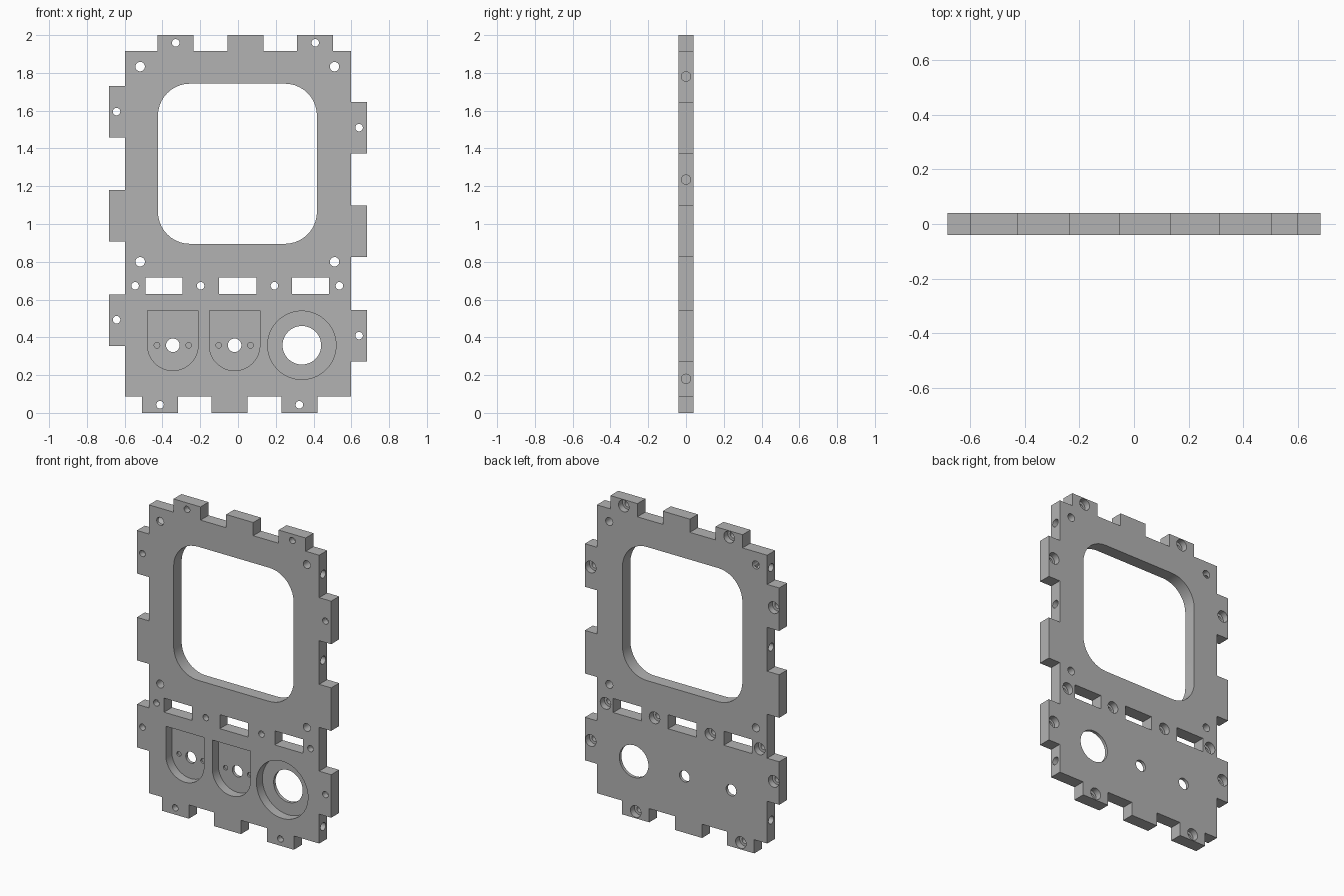
import bpy, bmesh
from math import pi, sin, cos
from mathutils import Matrix

cube = bpy.data.objects.get("Cube")
if cube:
    bpy.data.objects.remove(cube)

grey = bpy.data.materials.new("Plain grey")
grey.use_nodes = True
colour = (0.45, 0.45, 0.45, 1)
grey.diffuse_color = colour
grey.node_tree.nodes["Principled BSDF"].inputs["Base Color"].default_value = colour

T = 0.04  # half thickness


def prism(name, pts, y0, y1):
    """Extrude an outline in the x-z plane from y0 to y1."""
    bm = bmesh.new()
    face = bm.faces.new([bm.verts.new((x, y0, z)) for x, z in pts])
    out = bmesh.ops.extrude_face_region(bm, geom=[face])
    verts = [v for v in out["geom"] if isinstance(v, bmesh.types.BMVert)]
    bmesh.ops.translate(bm, verts=verts, vec=(0, y1 - y0, 0))
    bmesh.ops.recalc_face_normals(bm, faces=bm.faces)
    mesh = bpy.data.meshes.new(name)
    bm.to_mesh(mesh)
    bm.free()
    obj = bpy.data.objects.new(name, mesh)
    bpy.context.collection.objects.link(obj)
    return obj


def arc(cx, cz, r, a0, a1, n):
    return [(cx + r * cos(a0 + (a1 - a0) * i / n), cz + r * sin(a0 + (a1 - a0) * i / n))
            for i in range(n + 1)]


def circle(cx, cz, r, n=32):
    return arc(cx, cz, r, 0, 2 * pi, n)[:-1]


# Outline with finger-joint tabs, walked clockwise from the lower left corner
X, B, TOP, OUT = 0.598, 0.087, 1.916, 0.682
outline = [(-X, B)]
for z in (0.355, 0.907, 1.458):
    outline += [(-X, z), (-OUT, z), (-OUT, z + 0.273), (-X, z + 0.273)]
outline.append((-X, TOP))
for x in (-0.425, -0.055, 0.313):
    outline += [(x, TOP), (x, 2), (x + 0.19, 2), (x + 0.19, TOP)]
outline.append((X, TOP))
for z in (1.647, 1.097, 0.546):
    outline += [(X, z), (OUT, z), (OUT, z - 0.273), (X, z - 0.273)]
outline.append((X, B))
for x in (0.42, 0.049, -0.317):
    outline += [(x, B), (x, 0), (x - 0.19, 0), (x - 0.19, B)]
panel = prism("front_panel", outline, -T, T)
panel.data.materials.append(grey)


def cut(cutter):
    cutter.hide_render = True
    cutter.data.materials.append(grey)
    mod = panel.modifiers.new("Cut", "BOOLEAN")
    mod.operation, mod.solver, mod.object = "DIFFERENCE", "EXACT", cutter
    bpy.context.view_layer.objects.active = panel
    bpy.ops.object.modifier_apply(modifier=mod.name)
    bpy.data.objects.remove(cutter)


def cut_shape(pts, y0=-0.1, y1=0.1):
    cut(prism("cutter", pts, y0, y1))


# Rounded window
r, x0, x1, z0, z1 = 0.17, -0.424, 0.418, 0.895, 1.743
window = []
for i, (cx, cz) in enumerate([(x1 - r, z1 - r), (x0 + r, z1 - r), (x0 + r, z0 + r), (x1 - r, z0 + r)]):
    window += arc(cx, cz, r, i * pi / 2, (i + 1) * pi / 2, 10)
cut_shape(window)

# Slots
for x in (-0.491, -0.1, 0.286):
    cut_shape([(x, 0.629), (x + 0.197, 0.629), (x + 0.197, 0.718), (x, 0.718)])

# Plain screw holes around the window
for x in (-0.518, 0.511):
    for z in (0.8, 1.833):
        cut_shape(circle(x, z, 0.025))

# Screw holes counterbored from the back
for x, z in [(-0.33, 1.959), (0.409, 1.959), (-0.643, 1.595), (-0.643, 0.493),
             (0.641, 1.51), (0.641, 0.409), (-0.413, 0.043), (0.325, 0.043),
             (-0.545, 0.673), (-0.198, 0.673), (0.193, 0.673), (0.537, 0.673)]:
    cut_shape(circle(x, z, 0.02, 24))
    cut_shape(circle(x, z, 0.037), 0, 0.1)

# D-shaped pockets with a through hole and two blind pilot holes
POCKET, PZ = 0.02, 0.358
for x in (-0.345, -0.018):
    r = 0.134
    cut_shape([(x + r, 0.543), (x - r, 0.543)] + arc(x, PZ, r, pi, 2 * pi, 24), -0.1, POCKET)
    cut_shape(circle(x, PZ, 0.036))
    for side in (-1, 1):
        cut_shape(circle(x + side * 0.084, PZ, 0.015, 20), -0.1, 0.032)

# Round stepped pocket
cut_shape(circle(0.338, PZ, 0.181, 64), -0.1, POCKET)
cut_shape(circle(0.338, PZ, 0.102, 48))

# Blind screw holes in the side edges
for side, heights in [(1, (1.781, 1.235, 0.18)), (-1, (1.823, 1.318, 0.221))]:
    for z in heights:
        drill = prism("cutter", circle(0, 0, 0.025, 24), -0.1, 0.1)
        drill.data.transform(Matrix.Translation((side * X, 0, z)) @ Matrix.Rotation(pi / 2, 4, "Z"))
        cut(drill)

# Smooth the round walls, keep edges sharp
bpy.ops.object.select_all(action="DESELECT")
panel.select_set(True)
bpy.context.view_layer.objects.active = panel
bpy.ops.object.shade_smooth_by_angle(angle=0.5)
